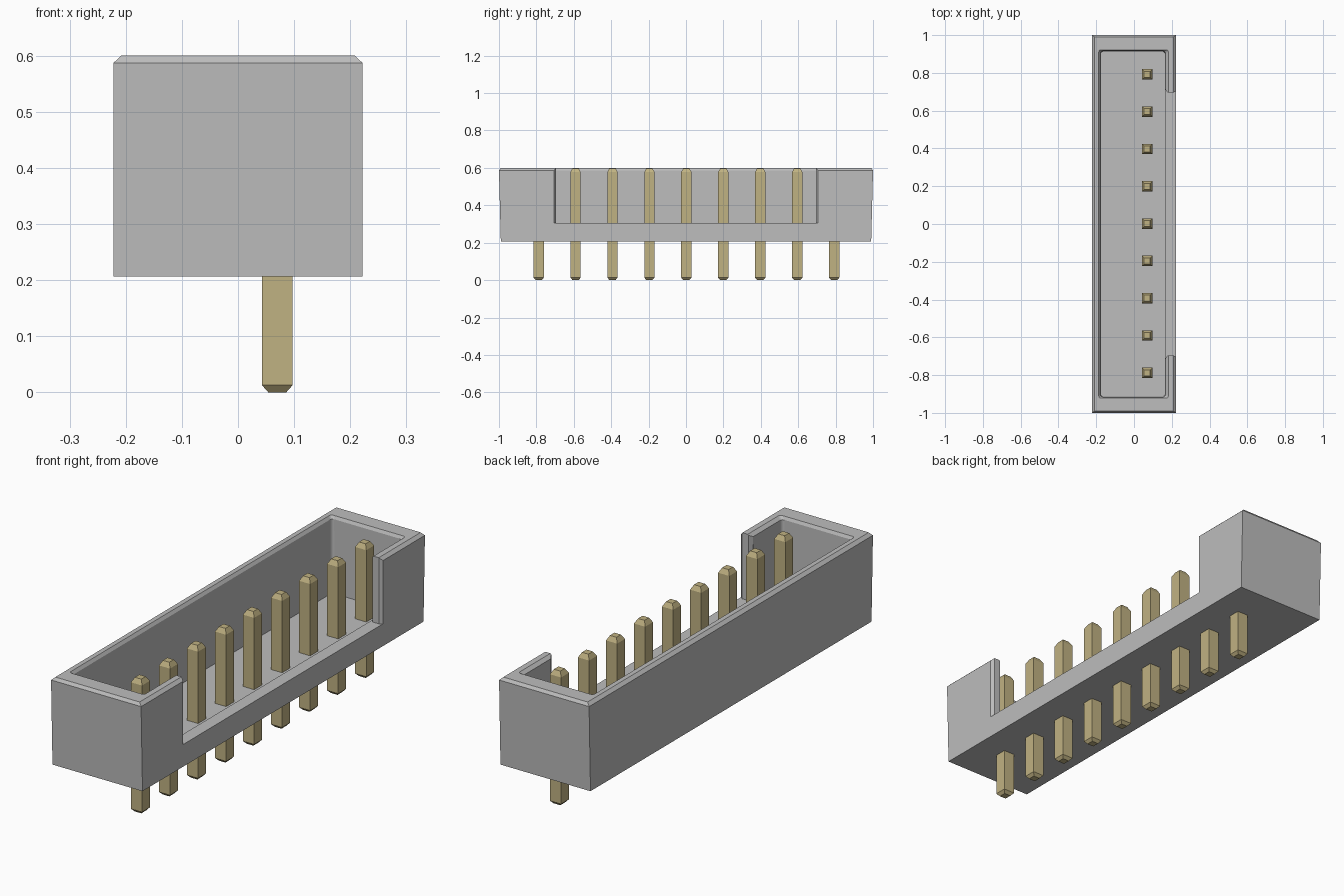
import bpy, bmesh, math

cube = bpy.data.objects.get("Cube")
if cube:
    bpy.data.objects.remove(cube, do_unlink=True)


def material(name, rgb, rough):
    m = bpy.data.materials.new(name)
    m.use_nodes = True
    m.diffuse_color = (*rgb, 1)
    bsdf = m.node_tree.nodes["Principled BSDF"]
    bsdf.inputs["Base Color"].default_value = (*rgb, 1)
    bsdf.inputs["Roughness"].default_value = rough
    return m


GREY = material("grey plastic", (0.51, 0.51, 0.51), 0.6)
GOLD = material("pale gold", (0.53, 0.445, 0.225), 0.5)


def rect(x0, x1, y, r=0.0, seg=3):
    """Counter-clockwise rectangle, symmetric in y, with optional round corners."""
    if r == 0:
        return [(x0, -y), (x1, -y), (x1, y), (x0, y)]
    centres = [(x1 - r, y - r), (x0 + r, y - r), (x0 + r, r - y), (x1 - r, r - y)]
    return [(cx + r * math.cos(a), cy + r * math.sin(a))
            for q, (cx, cy) in enumerate(centres)
            for a in [math.pi / 2 * (q + i / seg) for i in range(seg + 1)]]


def loft(name, rings, mat, offset=(0, 0, 0)):
    """Closed solid through stacked (outline, height) rings."""
    bm = bmesh.new()
    loops = [[bm.verts.new((x, y, z)) for x, y in pts] for pts, z in rings]
    bm.faces.new(loops[0][::-1])
    bm.faces.new(loops[-1])
    n = len(loops[0])
    for a, b in zip(loops, loops[1:]):
        for i in range(n):
            j = (i + 1) % n
            bm.faces.new((a[i], a[j], b[j], b[i]))
    bmesh.ops.recalc_face_normals(bm, faces=bm.faces)
    me = bpy.data.meshes.new(name)
    bm.to_mesh(me)
    bm.free()
    me.materials.append(mat)
    ob = bpy.data.objects.new(name, me)
    ob.location = offset
    bpy.context.collection.objects.link(ob)
    return ob


def cut(body, cutter):
    """Subtract the cutter for good, then remove it."""
    mod = body.modifiers.new("cut", 'BOOLEAN')
    mod.operation = 'DIFFERENCE'
    mod.solver = 'EXACT'
    mod.object = cutter
    bpy.context.view_layer.objects.active = body
    bpy.ops.object.modifier_apply(modifier=mod.name)
    bpy.data.objects.remove(cutter, do_unlink=True)


# Housing: drafted ends and a chamfered top rim
housing = loft("housing", [
    (rect(-0.222, 0.222, 0.99), 0.206),
    (rect(-0.222, 0.222, 1.0), 0.587),
    (rect(-0.208, 0.208, 0.99), 0.6)], GREY)

# Cavity with rounded corners and a flared mouth
cut(housing, loft("cavity_cutter", [
    (rect(-0.175, 0.165, 0.912, 0.012), 0.257),
    (rect(-0.178, 0.167, 0.915, 0.012), 0.587),
    (rect(-0.187, 0.182, 0.922, 0.012), 0.6),
    (rect(-0.187, 0.182, 0.922, 0.012), 0.65)], GREY))

# Side opening, shaped so the wall ends come out chamfered
half = [(0.3, 0.705), (0.222, 0.705), (0.21, 0.695),
        (0.178, 0.695), (0.167, 0.712), (0.14, 0.712)]
outline = half + [(x, -y) for x, y in reversed(half)]
cut(housing, loft("opening_cutter", [(outline, 0.305), (outline, 0.7)], GREY))

# Row of square pins with tapered tips
PITCH, W, TIP = 0.1975, 0.0275, 0.016
for i in range(9):
    loft(f"pin_{i + 1}", [
        (rect(-TIP, TIP, TIP), 0.0),
        (rect(-W, W, W), 0.013),
        (rect(-W, W, W), 0.577),
        (rect(-TIP, TIP, TIP), 0.598)], GOLD, (0.07, (i - 4) * PITCH + 0.002, 0))
